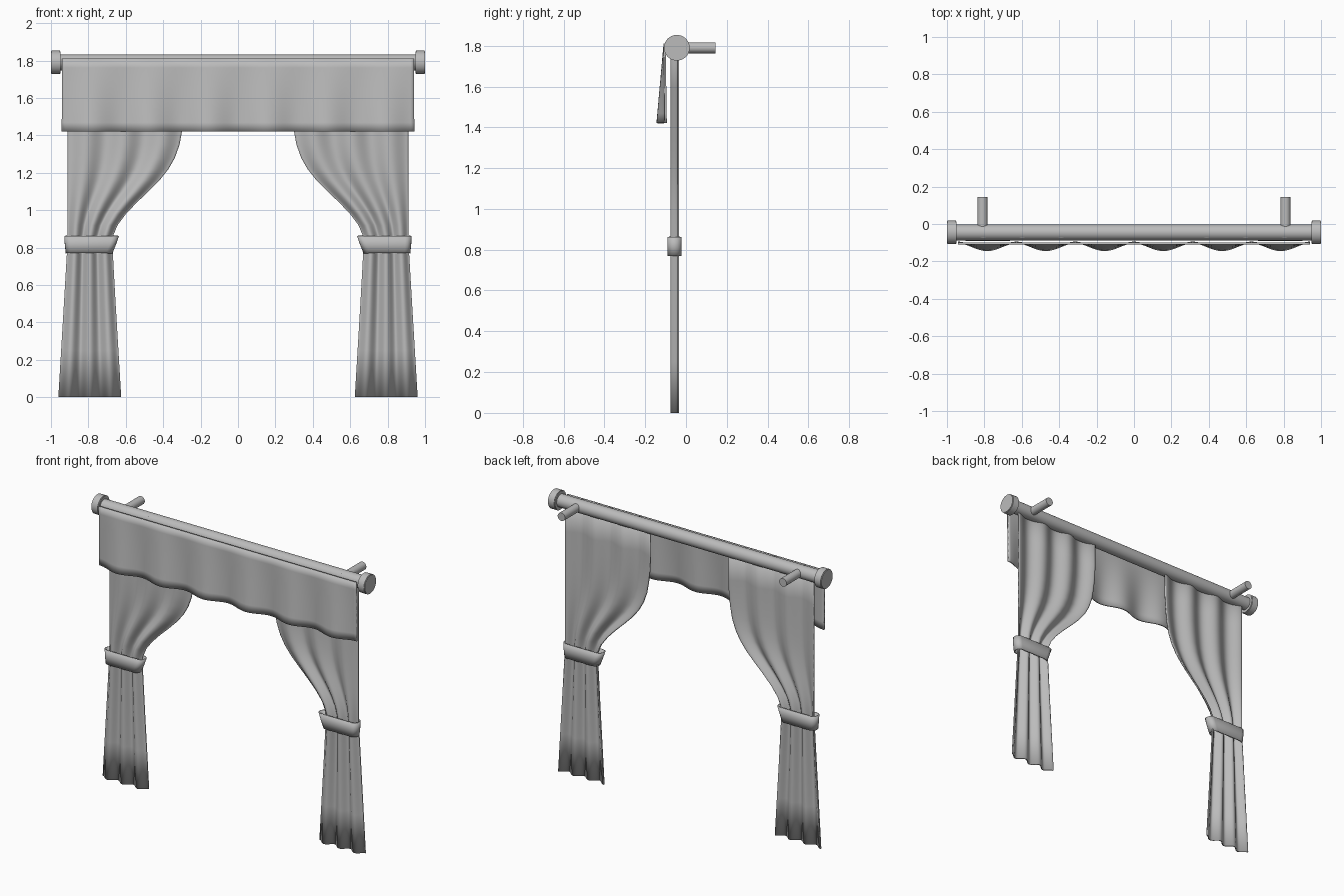
import bpy, bmesh, math
from mathutils import Matrix

cube = bpy.data.objects.get("Cube")
if cube:
    bpy.data.objects.remove(cube, do_unlink=True)

GREY = (0.5, 0.5, 0.5, 1)
grey = bpy.data.materials.new("plain grey")
grey.use_nodes = True
grey.diffuse_color = GREY
grey.node_tree.nodes["Principled BSDF"].inputs["Base Color"].default_value = GREY


def finish(name, bm, angle=40):
    bmesh.ops.recalc_face_normals(bm, faces=bm.faces)
    mesh = bpy.data.meshes.new(name)
    bm.to_mesh(mesh)
    bm.free()
    mesh.materials.append(grey)
    obj = bpy.data.objects.new(name, mesh)
    bpy.context.collection.objects.link(obj)
    bpy.ops.object.select_all(action="DESELECT")
    obj.select_set(True)
    bpy.context.view_layer.objects.active = obj
    bpy.ops.object.shade_smooth_by_angle(angle=math.radians(angle))
    return obj


def solidify(obj, thickness, offset=0):
    mod = obj.modifiers.new("thickness", "SOLIDIFY")
    mod.thickness = thickness
    mod.offset = offset


def skin(name, rows, thickness, closed=False):
    """Join rows of points into a sheet of cloth."""
    bm = bmesh.new()
    grid = [[bm.verts.new(p) for p in row] for row in rows]
    for a, b in zip(grid, grid[1:]):
        n = len(a)
        for i in range(n if closed else n - 1):
            j = (i + 1) % n
            bm.faces.new((a[i], a[j], b[j], b[i]))
    obj = finish(name, bm, 60)
    solidify(obj, thickness)
    return obj


def cylinder(name, radius, length, centre, axis, bevel=0):
    bm = bmesh.new()
    bmesh.ops.create_cone(bm, cap_ends=True, segments=40, radius1=radius,
                          radius2=radius, depth=length)
    if bevel:
        rims = [e for e in bm.edges if any(len(f.verts) > 4 for f in e.link_faces)]
        bmesh.ops.bevel(bm, geom=rims, offset=bevel, segments=2, affect="EDGES")
    turn = Matrix.Rotation(math.pi / 2, 4, axis)
    bmesh.ops.transform(bm, matrix=Matrix.Translation(centre) @ turn, verts=bm.verts)
    return finish(name, bm)


ROD_Y, ROD_Z = -0.045, 1.79
cylinder("rod", 0.042, 1.92, (0, ROD_Y, ROD_Z), "Y")

# Valance: scallops that deepen towards the hem
rows = []
for r in range(9):
    t = r / 8
    row = []
    for i in range(97):
        u = i / 96
        bulge = 0.5 - 0.5 * math.cos(2 * math.pi * 6 * u)
        y = -0.105 + 0.006 * t - t * 0.041 * bulge
        row.append((-0.942 + 1.884 * u, y, 1.81 - 0.39 * t))
    rows.append(row)
skin("valance", rows, 0.01)

# Curtain outline: height, outer edge, inner edge
OUTLINE = [(1.822, .91, .285), (1.6, .91, .285), (1.5, .91, .29), (1.42, .91, .30),
           (1.35, .91, .313), (1.28, .91, .338), (1.22, .91, .372), (1.16, .91, .42),
           (1.1, .91, .48), (1.04, .91, .543), (.98, .91, .6), (.92, .91, .645),
           (.86, .91, .67), (.82, .91, .675), (.77, .914, .67), (.5, .93, .655),
           (.25, .945, .64), (0, .96, .625)]

for side, s in (("right", -1), ("left", 1)):
    cylinder(side + "_finial", 0.063, 0.052, (s * 0.974, ROD_Y, ROD_Z), "Y", 0.004)
    cylinder(side + "_bracket", 0.027, 0.18, (s * 0.81, 0.055, ROD_Z), "X")

    # Gathered curtain with three folds
    rows = []
    for z, outer, inner in OUTLINE:
        row = []
        for i in range(61):
            u = i / 60
            y = -0.055 + 0.017 * math.cos(2 * math.pi * 3 * u)
            row.append((s * (outer + (inner - outer) * u), y, z))
        rows.append(row)
    skin(side + "_curtain", rows, 0.008)

    # Tieback band with rounded ends
    rows = []
    for z, outer, inner in ((.863, .925, .64), (.815, .922, .657), (.77, .917, .675)):
        row = []
        for end, start in ((outer - .03, -90), (inner + .03, 90)):
            for k in range(9):
                a = math.radians(start + k * 22.5)
                row.append((s * (end + 0.03 * math.cos(a)), -0.056 + 0.031 * math.sin(a), z))
        rows.append(row)
    skin(side + "_tieback", rows, 0.008, closed=True)
